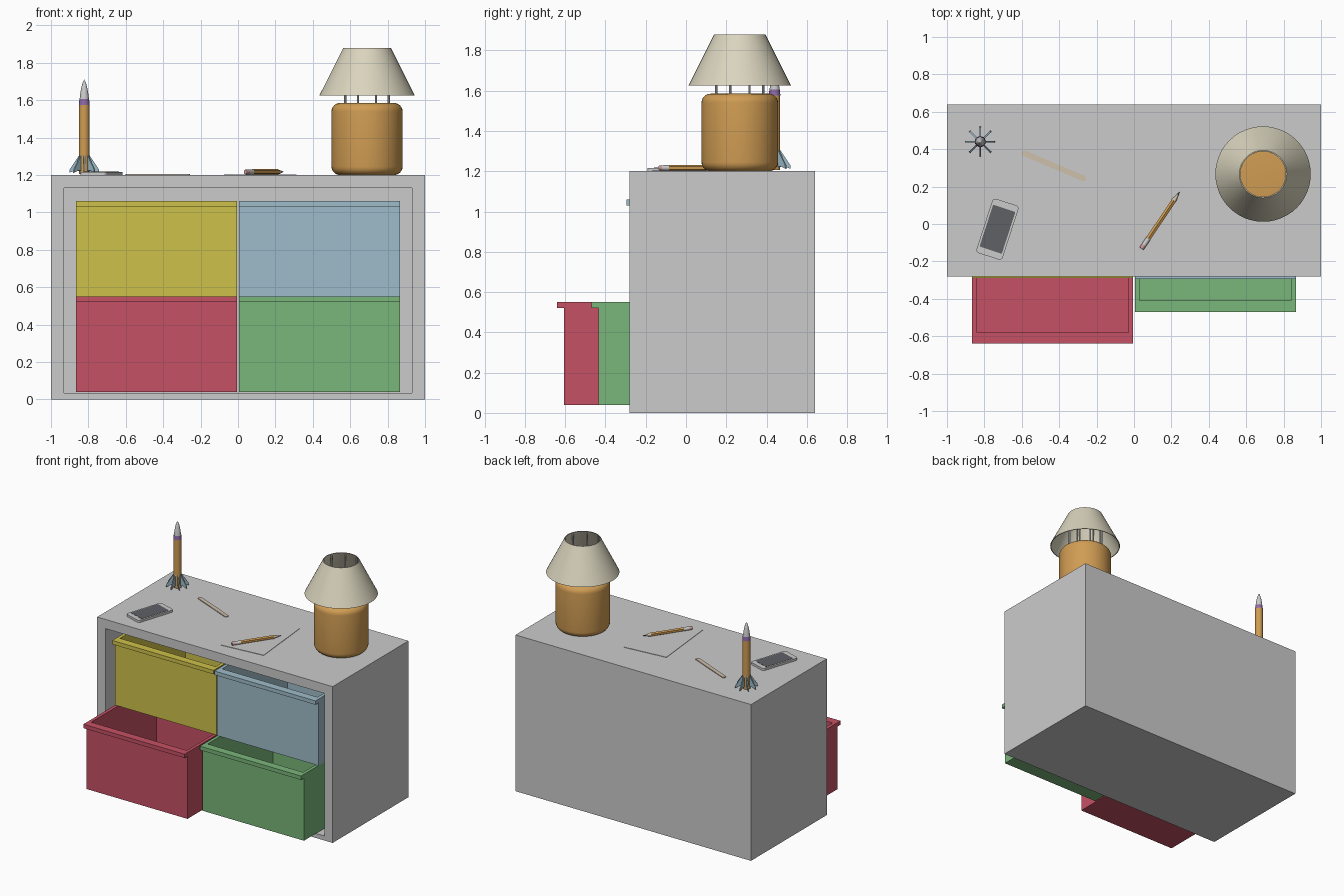
import bpy, bmesh
from math import pi, sin, cos, atan2, radians
from mathutils import Vector

if "Cube" in bpy.data.objects:
    bpy.data.objects.remove(bpy.data.objects["Cube"])

TOP = 1.2  # table top height


def mat(name, rgb):
    m = bpy.data.materials.new(name)
    m.diffuse_color = (*[(c / 255) ** 2.2 for c in rgb], 1)
    m.use_nodes = True
    m.node_tree.nodes["Principled BSDF"].inputs["Base Color"].default_value = m.diffuse_color
    return m


YELLOW = mat("yellow", (205, 192, 75))
BLUE = mat("pale_blue", (157, 187, 200))
RED = mat("red", (196, 82, 100))
GREEN = mat("green", (121, 180, 121))
WOOD = mat("orange_wood", (207, 155, 84))
CREAM = mat("cream", (217, 211, 188))
PURPLE = mat("purple", (140, 105, 165))
LIGHT = mat("light_grey", (205, 205, 205))
DARK = mat("dark_grey", (95, 97, 102))
PAPER = mat("paper_white", (205, 205, 207))
STICK = mat("beige", (205, 190, 170))
PINK = mat("pink", (205, 160, 160))


def finish(name, bm, material=None, loc=(0, 0, 0), rot=(0, 0, 0), smooth=False):
    bmesh.ops.recalc_face_normals(bm, faces=bm.faces)
    me = bpy.data.meshes.new(name)
    bm.to_mesh(me)
    bm.free()
    ob = bpy.data.objects.new(name, me)
    bpy.context.collection.objects.link(ob)
    ob.location, ob.rotation_euler = loc, rot
    if material:
        me.materials.append(material)
    if smooth:
        bpy.ops.object.select_all(action='DESELECT')
        ob.select_set(True)
        bpy.context.view_layer.objects.active = ob
        bpy.ops.object.shade_smooth_by_angle(angle=radians(35))
    return ob


def box_bm(lo, hi):
    bm = bmesh.new()
    bmesh.ops.create_cube(bm, size=1)
    lo, hi = Vector(lo), Vector(hi)
    for v in bm.verts:
        v.co = Vector([(lo[i] + hi[i]) / 2 + v.co[i] * (hi[i] - lo[i]) for i in range(3)])
    bm.normal_update()
    return bm


def hollow_bm(lo, hi, side, wall, depth, low_z=None):
    """Box with a pocket sunk into the face that looks towards side."""
    bm = box_bm(lo, hi)
    side = Vector(side)
    face = max(bm.faces, key=lambda f: f.normal.dot(side))
    bmesh.ops.inset_region(bm, faces=[face], thickness=wall)
    if low_z is not None:
        bottom = min(v.co.z for v in face.verts)
        for v in face.verts:
            if v.co.z < bottom + 0.001:
                v.co.z = low_z
    inner = bmesh.ops.extrude_discrete_faces(bm, faces=[face])["faces"][0]
    bmesh.ops.translate(bm, verts=inner.verts, vec=-side * depth)
    return bm


def lathe(name, pts, material, loc, rot=(0, 0, 0), n=32):
    """Spin (radius, height) points round the local z axis."""
    bm = bmesh.new()
    vs = [bm.verts.new((r, 0, z)) for r, z in pts]
    es = [bm.edges.new(p) for p in zip(vs, vs[1:])]
    bmesh.ops.spin(bm, geom=vs + es, cent=(0, 0, 0), axis=(0, 0, 1), angle=2 * pi, steps=n)
    bmesh.ops.remove_doubles(bm, verts=bm.verts, dist=1e-5)
    return finish(name, bm, material, loc, rot, n > 6)


def prism(name, pts, material, z0, z1, loc, rot=(0, 0, 0)):
    bm = bmesh.new()
    f = bm.faces.new([bm.verts.new((x, y, z0)) for x, y in pts])
    new = bmesh.ops.extrude_face_region(bm, geom=[f])["geom"]
    bmesh.ops.translate(bm, verts=[g for g in new if isinstance(g, bmesh.types.BMVert)],
                        vec=(0, 0, z1 - z0))
    return finish(name, bm, material, loc, rot)


def round_rect(w, h, r, n=5):
    pts = []
    for k, (sx, sy) in enumerate([(1, 1), (-1, 1), (-1, -1), (1, -1)]):
        for i in range(n + 1):
            a = (k + i / n) * pi / 2
            pts.append((sx * (w / 2 - r) + r * cos(a), sy * (h / 2 - r) + r * sin(a)))
    return pts


# Cabinet shell, open at the front
finish("cabinet", hollow_bm((-1, -0.28, 0), (1, 0.64, TOP), (0, -1, 0), 0.1, 0.88, 0.035))

# Four drawers, each an open tray with a lip along the front edge
for name, x, z, front, m in [("yellow", -0.865, 0.55, -0.255, YELLOW), ("blue", 0.005, 0.55, -0.26, BLUE),
                             ("red", -0.865, 0.04, -0.605, RED), ("green", 0.005, 0.04, -0.435, GREEN)]:
    finish(name + "_drawer", hollow_bm((x, front, z), (x + 0.86, front + 0.84, z + 0.51),
                                       (0, 0, 1), 0.035, 0.47), m)
    finish(name + "_drawer_lip", box_bm((x, front - 0.035, z + 0.48), (x + 0.86, front, z + 0.51)), m)

# Lamp: rounded drum, ring of posts, open conical shade
LAMP = (0.69, 0.267, TOP)
R, B, H = 0.19, 0.045, 0.385
arc = [i * pi / 12 for i in range(7)]
profile = [(0, 0)] + [(R - B + B * sin(a), B - B * cos(a)) for a in arc]
profile += [(R - B + B * cos(a), H - B + B * sin(a)) for a in arc] + [(0, H)]
lathe("lamp_base", profile, WOOD, LAMP, n=48)
lathe("lamp_shade", [(0.255, 0.425), (0.127, 0.68), (0.121, 0.68), (0.249, 0.425), (0.255, 0.425)],
      CREAM, LAMP, n=48)
for i in range(8):
    a = (i + 0.5) * pi / 4
    lathe("lamp_post", [(0, 0.37), (0.006, 0.37), (0.006, 0.665), (0, 0.665)], LIGHT,
          (LAMP[0] + 0.126 * cos(a), LAMP[1] + 0.126 * sin(a), TOP), n=8)

# Toy rocket: body, ring, nose and fins
ROCKET = (-0.822, 0.44, TOP)
lathe("rocket_body", [(0, 0.005), (0.028, 0.005), (0.028, 0.375), (0, 0.375)], WOOD, ROCKET)
lathe("rocket_ring", [(0, 0.375), (0.029, 0.375), (0.026, 0.405), (0, 0.405)], PURPLE, ROCKET)
lathe("rocket_nose", [(0, 0.405), (0.025, 0.405), (0.021, 0.44), (0.014, 0.475), (0.006, 0.5), (0, 0.51)],
      LIGHT, ROCKET)
for i in range(8):
    prism("rocket_fin", [(0.02, 0.02), (0.045, 0.025), (0.08, 0.012), (0.078, 0.03), (0.028, 0.105), (0.02, 0.105)],
          BLUE, -0.004, 0.004, ROCKET, (pi / 2, 0, i * pi / 4))

# Phone with screen
PHONE, TURN = (-0.73, -0.028, TOP), (0, 0, radians(-18))
prism("phone_body", round_rect(0.147, 0.305, 0.018), LIGHT, 0, 0.017, PHONE, TURN)
prism("phone_screen", round_rect(0.125, 0.235, 0.004), DARK, 0.012, 0.0185, PHONE, TURN)

# Flat wooden stick
prism("flat_stick", round_rect(0.372, 0.03, 0.0149), STICK, 0, 0.006, (-0.428, 0.311, TOP),
      (0, 0, radians(-23)))

# Sheet of paper
prism("paper_sheet", [(-0.17, -0.257), (0.17, -0.257), (0.17, 0.257), (-0.17, 0.257)], PAPER,
      0, 0.003, (0.12, 0.104, TOP), (0, 0, radians(5.5)))

# Pencil lying on the paper
PEN = (0.04, -0.132, TOP + 0.0165)
AIM = (0, pi / 2, atan2(0.302, 0.203))
for name, pts, m, n in [
        ("pencil_eraser", [(0, 0), (0.011, 0), (0.013, 0.004), (0.013, 0.025), (0, 0.025)], PINK, 16),
        ("pencil_ferrule", [(0, 0.025), (0.0135, 0.025), (0.0135, 0.065), (0, 0.065)], LIGHT, 16),
        ("pencil_body", [(0, 0.065), (0.0145, 0.065), (0.0145, 0.31), (0, 0.31)], WOOD, 6),
        ("pencil_point", [(0, 0.31), (0.0135, 0.31), (0.005, 0.347), (0, 0.347)], STICK, 16),
        ("pencil_lead", [(0, 0.347), (0.005, 0.347), (0, 0.366)], DARK, 16)]:
    lathe(name, pts, m, PEN, AIM, n)
